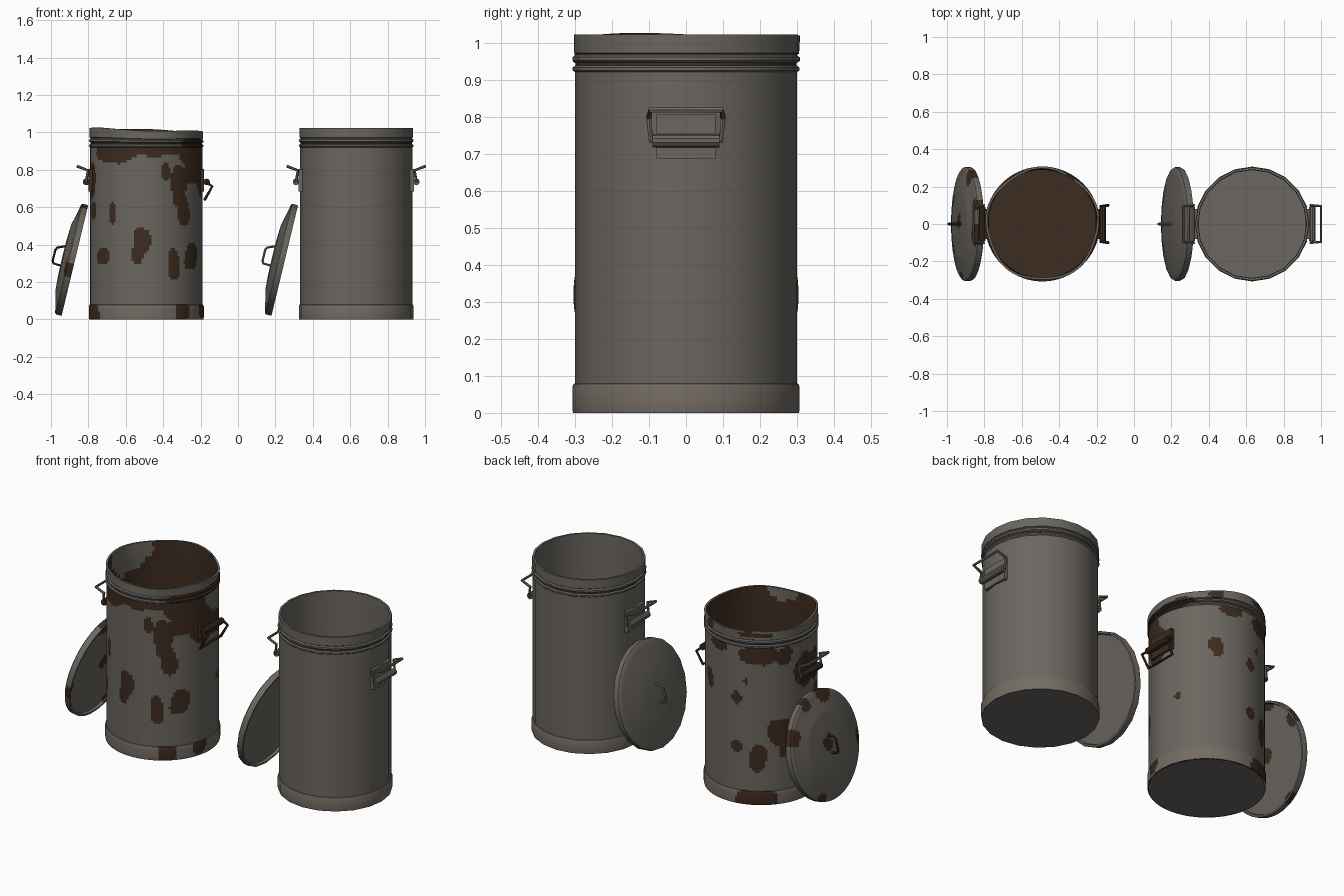
import bpy, bmesh, math
from mathutils import Vector, Matrix, noise

if "Cube" in bpy.data.objects:
    bpy.data.objects.remove(bpy.data.objects["Cube"])


def material(name, rgb):
    m = bpy.data.materials.new(name)
    m.diffuse_color = (*rgb, 1)
    m.use_nodes = True
    m.node_tree.nodes["Principled BSDF"].inputs["Base Color"].default_value = m.diffuse_color
    return m


GREY = material("grey metal", (0.145, 0.133, 0.116))
WARM = material("warm worn metal", (0.175, 0.15, 0.127))
RUST = material("rust brown", (0.046, 0.025, 0.014))
DARK = material("dark grime", (0.035, 0.032, 0.029))
MATS = [GREY, WARM, RUST, DARK]

# Rust patches: angle (degrees, -90 is the front), height, half angle, half height
BODY_RUST = [
    (-96, .43, 10, .09), (-100, .36, 7, .06), (-127, .57, 4, .06), (-140, .33, 11, .045),
    (-60, .30, 7, .08), (-37, .33, 12, .07), (-122, .89, 30, .06), (-70, .79, 5, .05),
    (-54, .72, 9, .12), (-47, .58, 9, .08), (-30, .85, 24, .13), (-8, .76, 20, .10),
    (-165, .74, 10, .09), (-160, .58, 7, .05), (-80, .91, 60, .035), (99, .62, 5, .035),
    (144, .42, 12, .09), (150, .32, 7, .06), (122, .27, 8, .085), (99, .33, 6, .035),
    (60, .68, 8, .06), (125, .88, 22, .055), (150, .86, 10, .06), (178, .75, 16, .10),
    (109, .72, 4, .03), (20, .40, 3, .02), (75, .90, 12, .03)]
BASE_RUST = [(-160, .03, 13, .07), (-52, .03, 10, .08), (-14, .05, 9, .05), (119, .03, 20, .07)]
RIM_RUST = [(-20, .945, 30, .03), (120, 1.0, 16, .03), (15, .95, 25, .04), (60, 1.0, 7, .03)]


def rusty(patches, a, h):
    wobble = 0.9 * noise.noise(Vector((3 * math.cos(a), 3 * math.sin(a), h * 9)))
    for a0, h0, ra, rh in patches:
        da = (math.degrees(a) - a0 + 180) % 360 - 180
        if (da / ra) ** 2 + ((h - h0) / rh) ** 2 + wobble < 1:
            return True
    return False


def finish(obj, matrix=None):
    if matrix:
        obj.matrix_world = matrix
    bpy.ops.object.select_all(action='DESELECT')
    obj.select_set(True)
    bpy.context.view_layer.objects.active = obj
    bpy.ops.object.shade_smooth_by_angle(angle=math.radians(32))
    return obj


def add_mesh(name, bm, mats):
    me = bpy.data.meshes.new(name)
    bm.to_mesh(me)
    bm.free()
    for m in mats:
        me.materials.append(m)
    obj = bpy.data.objects.new(name, me)
    bpy.context.collection.objects.link(obj)
    return obj


def lathe(name, profile, matrix, rule, n=20, step=None, warp=None):
    """Spin a (radius, height) profile; rule(angle, radius, height) picks the colour."""
    pts = [profile[0]]
    for p, q in zip(profile, profile[1:]):
        k = max(1, round(math.dist(p, q) / step)) if step else 1
        pts += [(p[0] + (q[0] - p[0]) * i / k, p[1] + (q[1] - p[1]) * i / k) for i in range(1, k + 1)]
    bm = bmesh.new()
    rings = []
    for r, h in pts:
        if r < 1e-5:
            rings.append([bm.verts.new((0, 0, h))] * n)
            continue
        ring = []
        for i in range(n):
            a = 2 * math.pi * i / n
            rr, hh = warp(a, r, h) if warp else (r, h)
            ring.append(bm.verts.new((rr * math.cos(a), rr * math.sin(a), hh)))
        rings.append(ring)
    for j, (lo, hi) in enumerate(zip(rings, rings[1:])):
        r, h = (pts[j][0] + pts[j + 1][0]) / 2, (pts[j][1] + pts[j + 1][1]) / 2
        for i in range(n):
            k = (i + 1) % n
            f = bm.faces.new(list(dict.fromkeys((lo[i], lo[k], hi[k], hi[i]))))
            f.material_index = rule(2 * math.pi * (i + .5) / n, r, h)
    return finish(add_mesh(name, bm, MATS), matrix)


def rod(name, points, radius, mat, matrix):
    cu = bpy.data.curves.new(name, 'CURVE')
    cu.dimensions = '3D'
    cu.bevel_depth, cu.bevel_resolution, cu.use_fill_caps = radius, 1, True
    sp = cu.splines.new('POLY')
    sp.points.add(len(points) - 1)
    for p, co in zip(sp.points, points):
        p.co = (*co, 1)
    cu.materials.append(mat)
    obj = bpy.data.objects.new(name, cu)
    bpy.context.collection.objects.link(obj)
    bpy.ops.object.select_all(action='DESELECT')
    obj.select_set(True)
    bpy.context.view_layer.objects.active = obj
    bpy.ops.object.convert(target='MESH')
    return finish(bpy.context.view_layer.objects.active, matrix)


def handle(name, matrix, plate_mat, bail_mat, drooping):
    # Mounting plate with a rolled sleeve that holds the bail
    bm = bmesh.new()
    bmesh.ops.create_cube(bm, size=1, matrix=Matrix.Translation((.297, 0, .745))
                          @ Matrix.Diagonal((.024, .16, .12, 1)))
    bmesh.ops.create_cone(bm, cap_ends=True, segments=10, radius1=.018, radius2=.018, depth=.18,
                          matrix=Matrix.Translation((.322, 0, .735)) @ Matrix.Rotation(math.pi / 2, 4, 'X'))
    finish(add_mesh(name + "_bracket", bm, [plate_mat]), matrix)
    side = [(.322, .735), (.352, .71), (.312, .64)] if drooping else [(.322, .735), (.312, .797), (.368, .818)]
    half = [(x, y, z) for (x, z), y in zip(side, (.095, .10, .096))]
    loop = [(.322, 0, .735)] + half + [(x, -y, z) for x, y, z in reversed(half)] + [(.322, 0, .735)]
    rod(name + "_bail", loop, .008, bail_mat, matrix)


def can(prefix, x, rust):
    place = Matrix.Translation((x, 0, 0))
    n, step = (140, .014) if rust else (20, None)

    def warp(a, r, h):
        # Bent and slightly crooked upper edge on the old can
        t = max(0, (h - .93) / .09) if rust else 0
        return (r + t * .005 * math.sin(5 * a),
                h - t * (.009 * (1 + math.cos(a)) + .005 * math.sin(3 * a)))

    def rule(patches, base):
        return lambda a, r, h: 2 if rust and rusty(patches, a, h) else base

    def bead_rule(a, r, h):
        return 3 if r < .3005 and .935 < h < .95 else rule(RIM_RUST, 0)(a, r, h)

    def inside_rule(a, r, h):
        return 2 if rust and not rusty([(165, 1.0, 30, .16), (-75, 1.0, 20, .06)], a, h) else 0

    lathe(prefix + "_base_underside", [(0, 0), (.304, 0)], place, lambda a, r, h: 0)
    lathe(prefix + "_base_band", [(.305, 0), (.307, .01), (.307, .068), (.304, .078), (.298, .08)],
          place, rule(BASE_RUST, 1), n, step)
    lathe(prefix + "_body", [(.3, .075), (.3, .922)], place, rule(BODY_RUST, 0), n, step)
    lathe(prefix + "_beads", [(.3, .92), (.306, .925), (.306, .933), (.298, .938), (.298, .946),
                              (.306, .951), (.306, .961), (.298, .966), (.298, .969), (.303, .972)],
          place, bead_rule, n, None, warp)
    lathe(prefix + "_rim", [(.303, .972), (.303, 1.022), (.291, 1.022)],
          place, rule(RIM_RUST, 0), n, step, warp)
    lathe(prefix + "_inside", [(.291, 1.022), (.289, .96), (.289, .02), (0, .02)],
          place, inside_rule, n, .03 if rust else None, warp)

    # Side handles; one hangs down on the old can
    flip = place @ Matrix.Rotation(math.pi, 4, 'Z')
    handle(prefix + "_right_handle", place, RUST if rust else GREY, RUST if rust else GREY, rust)
    handle(prefix + "_left_handle", flip, RUST if rust else GREY, GREY, False)

    # Lid leaning on the left side
    lean = Matrix.Translation((x - .382, 0, .315)) @ Matrix.Rotation(math.radians(-76.5), 4, 'Y')

    def lid_rule(a, r, h):
        if not rust or h < .001:
            return 0
        px, py = r * math.cos(a), r * math.sin(a)
        wob = .02 * noise.noise(Vector((px * 14, py * 14, 2)))
        spots = [(0, 0, .035), (.03, .02, .03), (.14, .26, .05), (-.05, -.29, .04),
                 (.28, -.06, .06), (-.27, .12, .035), (.27, .1, .03)]
        return 2 if any(math.hypot(px - u, py - v) + wob < s for u, v, s in spots) else 0

    ln, ls = (100, .012) if rust else (20, None)
    lathe(prefix + "_lid", [(0, .015), (.288, .015), (.292, 0), (.302, 0), (.304, .006), (.304, .032),
                            (.296, .038), (.272, .042), (.18, .064), (.09, .069), (0, .07)],
          lean, lid_rule, ln, ls)
    rod(prefix + "_lid_handle", [(-.045, 0, .06), (-.042, 0, .108), (-.03, 0, .115), (.03, 0, .115),
                                 (.045, 0, .108), (.065, 0, .06)], .007, RUST if rust else GREY, lean)


can("rusty_can", -.49, True)
can("clean_can", .632, False)

# Consistent outward normals on the solid parts
for o in bpy.context.scene.objects:
    bm = bmesh.new()
    bm.from_mesh(o.data)
    if o.name.endswith(("bracket", "lid", "bail")):
        bmesh.ops.recalc_face_normals(bm, faces=bm.faces)
    if o.name.endswith("underside"):
        bmesh.ops.reverse_faces(bm, faces=[f for f in bm.faces if f.normal.z > 0])
    bm.to_mesh(o.data)
    bm.free()
